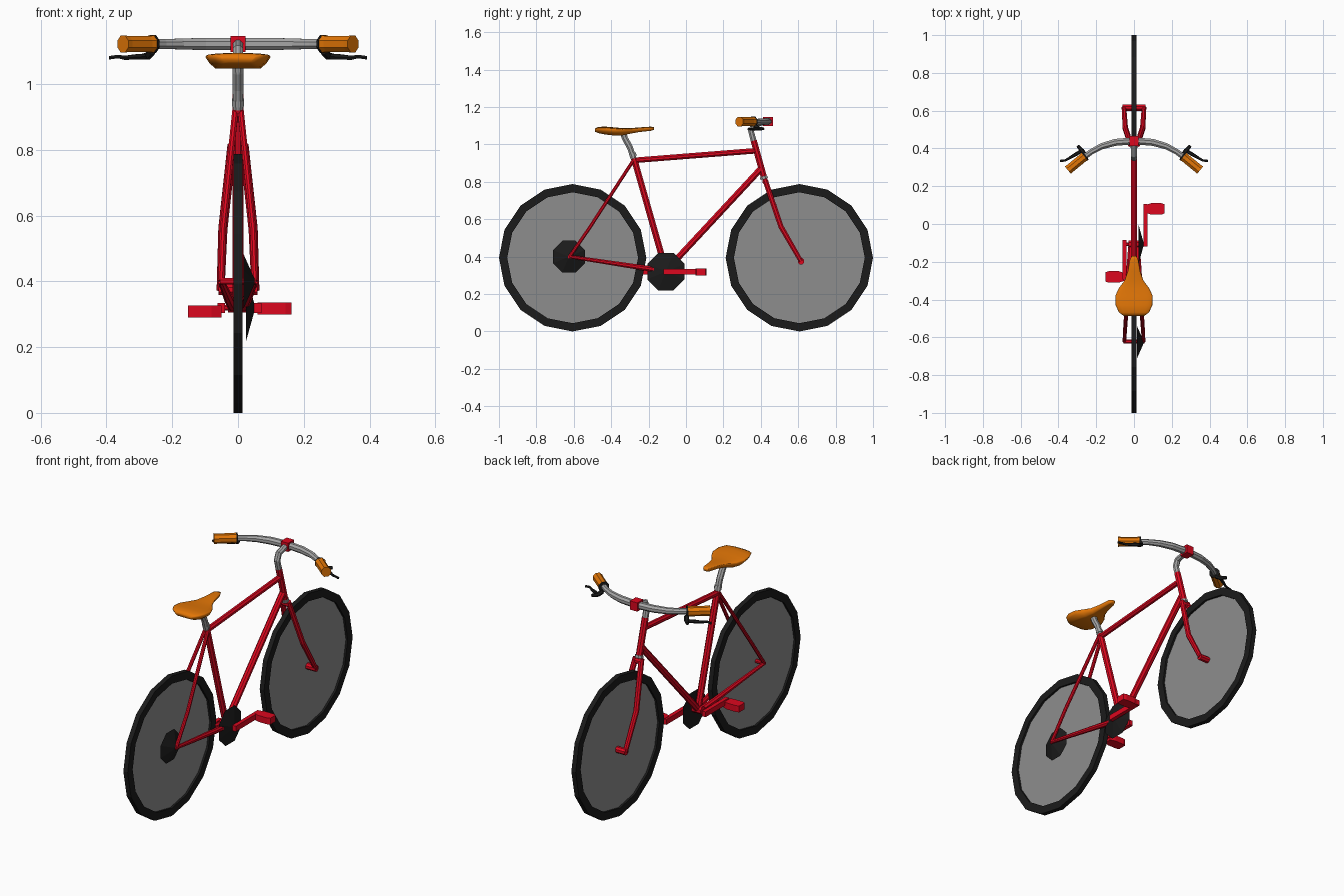
import bpy, bmesh, math
from mathutils import Vector

if "Cube" in bpy.data.objects:
    bpy.data.objects.remove(bpy.data.objects["Cube"])


def material(name, r, g, b):
    m = bpy.data.materials.new(name)
    m.diffuse_color = (r, g, b, 1.0)
    m.use_nodes = True
    m.node_tree.nodes["Principled BSDF"].inputs["Base Color"].default_value = m.diffuse_color
    return m


RED = material("red paint", 0.72, 0.002, 0.013)
ORANGE = material("orange leather", 0.76, 0.18, 0.002)
GREY = material("grey metal", 0.38, 0.38, 0.38)
RUBBER = material("black rubber", 0.011, 0.011, 0.011)
SPOKES = material("grey spokes", 0.27, 0.27, 0.27)


def finish(name, bm, mat):
    bmesh.ops.recalc_face_normals(bm, faces=bm.faces)
    me = bpy.data.meshes.new(name)
    bm.to_mesh(me)
    bm.free()
    me.materials.append(mat)
    ob = bpy.data.objects.new(name, me)
    bpy.context.collection.objects.link(ob)
    return ob


def loft(name, rings, mat, closed=False):
    """Skin a list of point rings; cap the ends unless it closes on itself."""
    bm = bmesh.new()
    vs = [[bm.verts.new(p) for p in ring] for ring in rings]
    n = len(vs[0])
    pairs = list(zip(vs, vs[1:])) + ([(vs[-1], vs[0])] if closed else [])
    for a, b in pairs:
        for i in range(n):
            j = (i + 1) % n
            bm.faces.new((a[i], a[j], b[j], b[i]))
    if not closed:
        bm.faces.new(vs[0])
        bm.faces.new(vs[-1])
    return finish(name, bm, mat)


def tube(name, pts, radii, mat, sides=8):
    """Faceted tube along a path, with one radius or one per point."""
    pts = [Vector(p) for p in pts]
    if not isinstance(radii, (list, tuple)):
        radii = [radii] * len(pts)
    rings = []
    for k, p in enumerate(pts):
        t = Vector((0, 0, 0))
        if k > 0:
            t += (p - pts[k - 1]).normalized()
        if k < len(pts) - 1:
            t += (pts[k + 1] - p).normalized()
        t.normalize()
        total = pts[-1] - pts[0]
        ref = Vector((0, 0, 1)) if abs(total.x) > 0.5 * total.length else Vector((1, 0, 0))
        u = (ref - t * ref.dot(t)).normalized()
        v = t.cross(u)
        rings.append([p + radii[k] * (u * math.cos(a) + v * math.sin(a))
                      for a in (2 * math.pi * (i + 0.5) / sides for i in range(sides))])
    return loft(name, rings, mat)


def box(name, lo, hi, mat):
    bm = bmesh.new()
    bmesh.ops.create_cube(bm, size=1)
    for v in bm.verts:
        v.co = Vector([(lo[i] + hi[i]) / 2 + v.co[i] * (hi[i] - lo[i]) for i in range(3)])
    return finish(name, bm, mat)


def side_circle(x, y, z, r, n, off=0.0):
    return [(x, y + r * math.cos(2 * math.pi * (i + off) / n),
             z + r * math.sin(2 * math.pi * (i + off) / n)) for i in range(n)]


# Wheels: square-section tyre and a thin grey spoke disc
for name, y in (("rear", -0.606), ("front", 0.606)):
    prof = [(-0.0135, 0.35), (-0.0135, 0.394), (0.0135, 0.394), (0.0135, 0.35)]
    loft(name + "_tyre", [side_circle(x, y, 0.394, r, 16) for x, r in prof], RUBBER, closed=True)
    loft(name + "_spoke_disc", [side_circle(x, y, 0.394, 0.353, 16) for x in (-0.002, 0.002)], SPOKES)

# Sprockets: shallow octagonal cones on the right side
for name, x, y, z, r in (("chainring", 0.025, -0.107, 0.32, 0.108), ("rear_sprocket", 0.016, -0.626, 0.40, 0.092)):
    loft(name, [side_circle(x, y, z, r, 8, 0.5), side_circle(0.052, y, z, 0.004, 8, 0.5)], RUBBER)

# Main frame
BB = (0, -0.107, 0.325)
tube("seat_tube", [BB, (0, -0.278, 0.925)], 0.018, RED)
tube("top_tube", [(0, -0.275, 0.915), (0, 0.372, 0.966)], 0.016, RED)
tube("down_tube", [BB, (0, 0.405, 0.875)], 0.018, RED)
tube("head_tube", [(0, 0.362, 1.02), (0, 0.415, 0.83)], 0.018, RED)
tube("bottom_bracket", [(-0.03, -0.107, 0.325), (0.03, -0.107, 0.325)], 0.022, RED)
tube("crank_axle", [(-0.055, -0.107, 0.32), (0.06, -0.107, 0.32)], 0.009, RED)
tube("rear_axle", [(-0.055, -0.622, 0.40), (0.055, -0.622, 0.40)], 0.011, RED)
tube("front_axle", [(-0.06, 0.615, 0.375), (0.06, 0.615, 0.375)], 0.018, RED)
tube("fork_crown", [(-0.026, 0.425, 0.80), (0.026, 0.425, 0.80)], 0.016, RED)

# Collars
tube("fork_collar", [(0, 0.414, 0.829), (0, 0.418, 0.815)], 0.022, GREY)
tube("seat_collar", [(0, -0.281, 0.934), (0, -0.287, 0.953)], 0.020, GREY)

for side, s in (("right", 1), ("left", -1)):
    # Stays and fork blades
    tube(side + "_seat_stay", [(s * 0.008, -0.278, 0.92), (s * 0.046, -0.515, 0.555), (s * 0.051, -0.622, 0.40)],
         0.010, RED)
    tube(side + "_chain_stay", [(s * 0.016, -0.12, 0.325), (s * 0.026, -0.24, 0.342), (s * 0.051, -0.622, 0.40)],
         [0.016, 0.015, 0.010], RED)
    tube(side + "_fork_blade", [(s * 0.018, 0.421, 0.815), (s * 0.046, 0.508, 0.56), (s * 0.053, 0.615, 0.375)],
         [0.015, 0.015, 0.013], RED)

    # Crank arm and pedal: right one forward, left one back
    cx = s * 0.06 if s > 0 else -0.051
    y0, y1 = (-0.12, 0.105) if s > 0 else (-0.295, -0.085)
    box(side + "_crank", (cx - 0.011, y0, 0.304), (cx + 0.011, y1, 0.334), RED)
    py = 0.08 if s > 0 else -0.28
    pz = 0.318 if s > 0 else 0.308
    rings = []
    for x, hy in ((0.06, 0.02), (0.09, 0.03), (0.145, 0.03), (0.162, 0.024)):
        x -= 0.0 if s > 0 else 0.01
        rings.append([(s * x, py - hy, pz - 0.018), (s * x, py + hy, pz - 0.018),
                      (s * x, py + hy, pz + 0.018), (s * x, py - hy, pz + 0.018)])
    loft(side + "_pedal", rings, RED)

    # Grip, its inner ring, and brake lever
    a, b = Vector((s * 0.262, 0.357, 1.122)), Vector((s * 0.350, 0.285, 1.122))
    tube(side + "_grip", [a, a.lerp(b, 0.15), a.lerp(b, 0.85), b], [0.028, 0.026, 0.026, 0.028], ORANGE)
    tube(side + "_grip_ring", [a + (a - b) * 0.07, a], 0.029, RUBBER)
    tube(side + "_lever_mount", [(s * 0.262, 0.368, 1.10), (s * 0.275, 0.388, 1.085), (s * 0.298, 0.414, 1.083)],
         [0.013, 0.012, 0.008], RUBBER, 6)
    tube(side + "_brake_lever", [(s * 0.277, 0.388, 1.084), (s * 0.303, 0.372, 1.083), (s * 0.345, 0.347, 1.080),
                                 (s * 0.365, 0.336, 1.084), (s * 0.392, 0.334, 1.080)],
         [0.009, 0.010, 0.007, 0.006, 0.006], RUBBER, 6)

# Handlebar, stem and clamp
half = [(0.03, 0.438), (0.10, 0.432), (0.17, 0.412), (0.225, 0.383), (0.275, 0.346)]
path = [(-x, y, 1.122) for x, y in reversed(half)] + [(x, y, 1.122) for x, y in half]
rad = [0.016, 0.016, 0.018, 0.020, 0.020]
tube("handlebar", path, rad + rad[::-1], GREY)
tube("stem", [(0, 0.364, 1.01), (0, 0.348, 1.07), (0, 0.362, 1.105), (0, 0.43, 1.122)], 0.017, GREY)
box("stem_clamp", (-0.023, 0.413, 1.098), (0.023, 0.466, 1.147), RED)

# Seat post
tube("seat_post", [(0, -0.280, 0.925), (0, -0.300, 0.985), (0, -0.328, 1.035), (0, -0.338, 1.075)],
     [0.0165, 0.0175, 0.0175, 0.02], GREY)

# Saddle: y, half width, top z, bottom z
stations = [(-0.170, 0.012, 1.092, 1.078), (-0.188, 0.022, 1.095, 1.073), (-0.25, 0.033, 1.091, 1.066),
            (-0.30, 0.050, 1.087, 1.057), (-0.34, 0.080, 1.087, 1.048), (-0.38, 0.099, 1.091, 1.047),
            (-0.43, 0.097, 1.095, 1.053), (-0.468, 0.080, 1.094, 1.060), (-0.486, 0.055, 1.086, 1.068)]
rings = []
for y, w, zt, zb in stations:
    ring = []
    h = zt - zb
    for i in range(16):
        c, sn = math.cos(math.pi * i / 8), math.sin(math.pi * i / 8)
        if sn > 1e-6:  # gently domed top
            ring.append((w * c, y, zt - 0.2 * h + 0.2 * h * sn))
        else:  # skirt tapering inward to a flat underside
            drop = min(1.0, 1.4 * -sn)
            ring.append((w * math.copysign(abs(c) ** 0.6, c) * (1 - 0.15 * drop), y, zt - 0.2 * h - 0.8 * h * drop))
    rings.append(ring)
saddle = loft("saddle", rings, ORANGE)
for p in saddle.data.polygons:
    p.use_smooth = True
